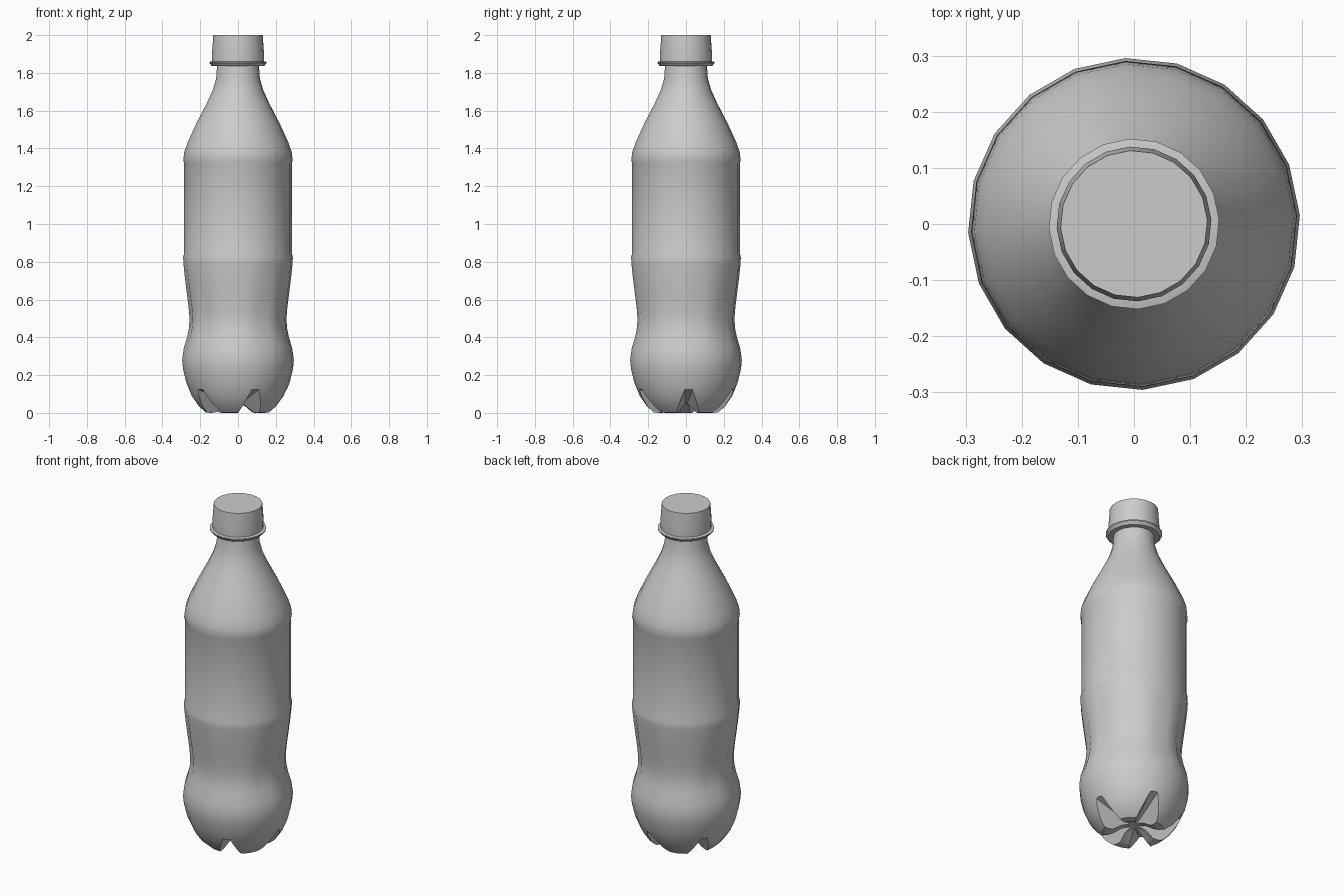
import bpy, bmesh, math

cube = bpy.data.objects.get("Cube")
if cube:
    bpy.data.objects.remove(cube)

SIDES = 20
TURN = math.radians(3)

grey = bpy.data.materials.new("plain grey")
grey.use_nodes = True
colour = (0.6, 0.6, 0.6, 1)
grey.diffuse_color = colour
grey.node_tree.nodes["Principled BSDF"].inputs["Base Color"].default_value = colour


def add_object(name, bm):
    bmesh.ops.recalc_face_normals(bm, faces=bm.faces)
    mesh = bpy.data.meshes.new(name)
    bm.to_mesh(mesh)
    bm.free()
    mesh.materials.append(grey)
    obj = bpy.data.objects.new(name, mesh)
    bpy.context.collection.objects.link(obj)
    return obj


def lathe(name, profile, flute=None):
    """Closed turned solid; flute(z) gives the depth of the ten waist grooves."""
    bm = bmesh.new()
    steps = SIDES * 2 if flute else SIDES
    rings = []
    for r, z in profile:
        ring = []
        for i in range(steps):
            a = TURN + math.tau * i / steps
            rr = r
            if flute and i % 2:
                depth = flute(z)
                rr = r * math.cos(math.pi / SIDES)
                if i % 4 == 1:
                    rr -= depth
            ring.append(bm.verts.new((rr * math.cos(a), rr * math.sin(a), z)))
        rings.append(ring)
    for low, high in zip(rings, rings[1:]):
        for i in range(steps):
            j = (i + 1) % steps
            bm.faces.new((low[i], low[j], high[j], high[i]))
    bm.faces.new(rings[0])
    bm.faces.new(rings[-1])
    return add_object(name, bm)


def smooth(obj, angle):
    bpy.ops.object.select_all(action="DESELECT")
    obj.select_set(True)
    bpy.context.view_layer.objects.active = obj
    bpy.ops.object.shade_smooth_by_angle(angle=math.radians(angle))


# Bottle body, from the hollow under the base up to the neck
body = lathe("bottle_body", [
    (0.02, 0.05), (0.07, 0.035), (0.12, 0.004), (0.145, 0.0), (0.17, 0.002),
    (0.207, 0.035), (0.245, 0.09), (0.274, 0.16), (0.291, 0.23),
    (0.296, 0.28), (0.288, 0.34), (0.27, 0.40), (0.26, 0.45), (0.257, 0.5),
    (0.262, 0.56), (0.272, 0.64), (0.282, 0.72), (0.289, 0.79),
    (0.291, 0.825), (0.285, 0.845), (0.285, 1.32), (0.29, 1.335),
    (0.285, 1.38), (0.268, 1.43), (0.222, 1.53), (0.165, 1.64),
    (0.133, 1.71), (0.116, 1.77), (0.11, 1.85),
], flute=lambda z: 0.006 * math.sin(math.pi * (z - 0.28) / 0.53) if 0.28 < z < 0.81 else 0)

# Five wedge notches that leave the petal feet
cutters = []
for k in range(5):
    a = TURN + math.tau * k / 5
    bm = bmesh.new()
    ends = []
    for r, top, half in ((0.0, 0.04, 0.004), (0.32, 0.145, 0.024)):
        ring = []
        for t, z in ((-half - top * 0.5, 0), (-half, top), (half, top), (half + top * 0.5, 0)):
            ring.append((r, t, z))
        # carry the slanted walls below the ground
        ring[0] = (r, ring[0][1] - 0.02, -0.04)
        ring[3] = (r, ring[3][1] + 0.02, -0.04)
        ends.append([bm.verts.new((x * math.cos(a) - y * math.sin(a),
                                   x * math.sin(a) + y * math.cos(a), z)) for x, y, z in ring])
    for i in range(4):
        j = (i + 1) % 4
        bm.faces.new((ends[0][i], ends[0][j], ends[1][j], ends[1][i]))
    bm.faces.new(ends[0])
    bm.faces.new(ends[1])
    cutter = add_object("notch_cutter", bm)
    cutter.hide_render = True
    cutters.append(cutter)
    mod = body.modifiers.new("notch", "BOOLEAN")
    mod.operation = "DIFFERENCE"
    mod.solver = "EXACT"
    mod.object = cutter

bpy.context.view_layer.objects.active = body
for mod in list(body.modifiers):
    bpy.ops.object.modifier_apply(modifier=mod.name)
for cutter in cutters:
    bpy.data.objects.remove(cutter)
smooth(body, 32)

# Flared collar under the cap
smooth(lathe("neck_collar", [(0.105, 1.835), (0.138, 1.836), (0.152, 1.852),
                             (0.152, 1.858), (0.135, 1.862)]), 30)

# Screw cap
smooth(lathe("screw_cap", [(0.137, 1.858), (0.138, 1.9), (0.131, 2.0)]), 30)
